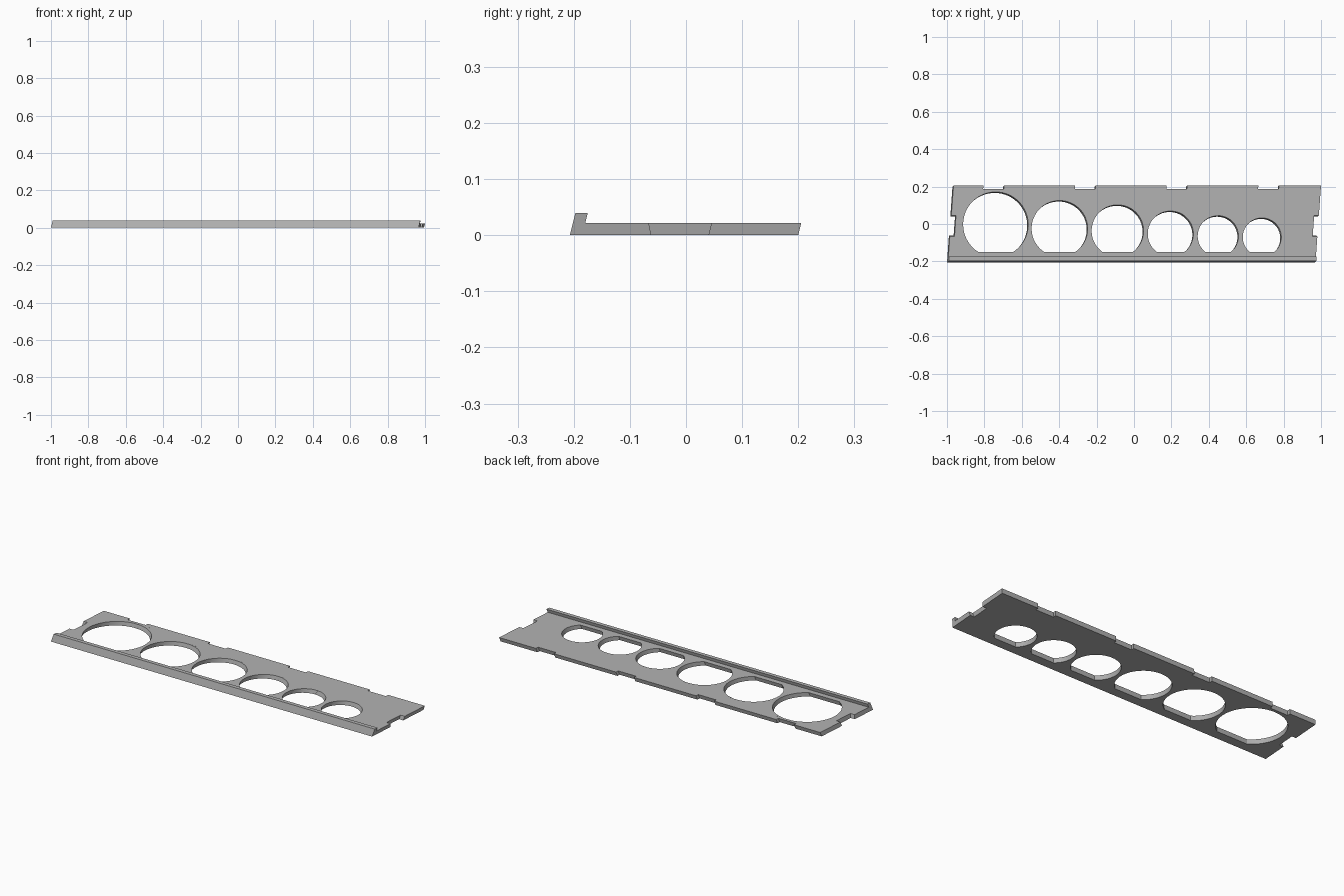
import bpy, bmesh, math
from mathutils import Vector

cube = bpy.data.objects.get("Cube")
if cube:
    bpy.data.objects.remove(cube)

THICK, LIP_TOP = 0.022, 0.04
LEAN = 0.25          # sideways and backward lean per unit of height
SKEW = 0.072         # x shift per unit of depth
FRONT, BACK = -0.207, 0.2
LEFT, RIGHT = -0.985, 0.98

grey = bpy.data.materials.new("plain grey")
grey.use_nodes = True
colour = (0.45, 0.45, 0.45, 1)
grey.diffuse_color = colour
grey.node_tree.nodes["Principled BSDF"].inputs["Base Color"].default_value = colour


def lean(x, y, z):
    return Vector((x + LEAN * z, y + LEAN * z, z))


def finish(bm, name):
    bmesh.ops.recalc_face_normals(bm, faces=bm.faces[:])
    mesh = bpy.data.meshes.new(name)
    bm.to_mesh(mesh)
    bm.free()
    obj = bpy.data.objects.new(name, mesh)
    bpy.context.collection.objects.link(obj)
    mesh.materials.append(grey)
    return obj


def outline(z):
    """Plate edge with four back notches and one tapered notch at each end."""
    flare = 0.01 * z / THICK
    low, high = -0.062 - flare, 0.04
    pts = [(LEFT, FRONT), (RIGHT, FRONT), (RIGHT, low), (RIGHT - 0.025, low),
           (RIGHT - 0.025, high), (RIGHT, high), (RIGHT, BACK)]
    for x in (0.7, 0.21, -0.28, -0.77):
        pts += [(x + 0.055, BACK), (x + 0.055, BACK - 0.018),
                (x - 0.055, BACK - 0.018), (x - 0.055, BACK)]
    pts += [(LEFT, BACK), (LEFT, high), (LEFT + 0.025, high),
            (LEFT + 0.025, low), (LEFT, low)]
    return [lean(x + SKEW * y, y, z) for x, y in pts]


def hole(cx, cy, r, tip, z, steps=48):
    """Round hole with a flat front; its upper rim has a thin pointed nick."""
    start = math.asin((-0.155 - cy) / r)
    pts = []
    for i in range(steps + 1):
        a = start + (math.pi - 2 * start) * i / steps
        p = lean(cx + r * math.cos(a), cy + r * math.sin(a), z)
        if i == steps // 2 and z > 0:
            p.x = tip
        pts.append(p)
    return pts


# Plate: matching loops below and above, joined by walls
HOLES = [(-0.745, -0.008, 0.174, -0.64), (-0.403, -0.03, 0.15, -0.315),
         (-0.093, -0.042, 0.139, 0.04), (0.19, -0.058, 0.122, 0.235),
         (0.444, -0.07, 0.109, 0.47), (0.679, -0.076, 0.103, 0.81)]
bm = bmesh.new()
caps = ([], [])
pairs = [(outline(0), outline(THICK))]
pairs += [(hole(*h, 0), hole(*h, THICK)) for h in HOLES]
for pair in pairs:
    rings = [[bm.verts.new(p) for p in loop] for loop in pair]
    n = len(rings[0])
    for cap, ring in zip(caps, rings):
        cap += [bm.edges.new((ring[i], ring[(i + 1) % n])) for i in range(n)]
    low, top = rings
    for i in range(n):
        j = (i + 1) % n
        bm.faces.new((low[i], low[j], top[j], top[i]))
for cap in caps:
    bmesh.ops.triangle_fill(bm, use_beauty=True, edges=cap)
plate = finish(bm, "plate")

# Raised lip along the front edge
bm = bmesh.new()
rings = []
for side in (LEFT, RIGHT):
    ring = [lean(side + SKEW * y, y, z) for y, z in
            ((FRONT, THICK), (FRONT + 0.022, THICK),
             (FRONT + 0.022, LIP_TOP), (FRONT, LIP_TOP))]
    rings.append([bm.verts.new(p) for p in ring])
    bm.faces.new(rings[-1])
for i in range(4):
    j = (i + 1) % 4
    bm.faces.new((rings[0][i], rings[0][j], rings[1][j], rings[1][i]))
finish(bm, "front_lip")

# Smooth the round hole walls, keeping the rims sharp
bpy.ops.object.select_all(action="DESELECT")
plate.select_set(True)
bpy.context.view_layer.objects.active = plate
bpy.ops.object.shade_smooth_by_angle(angle=math.radians(25))
